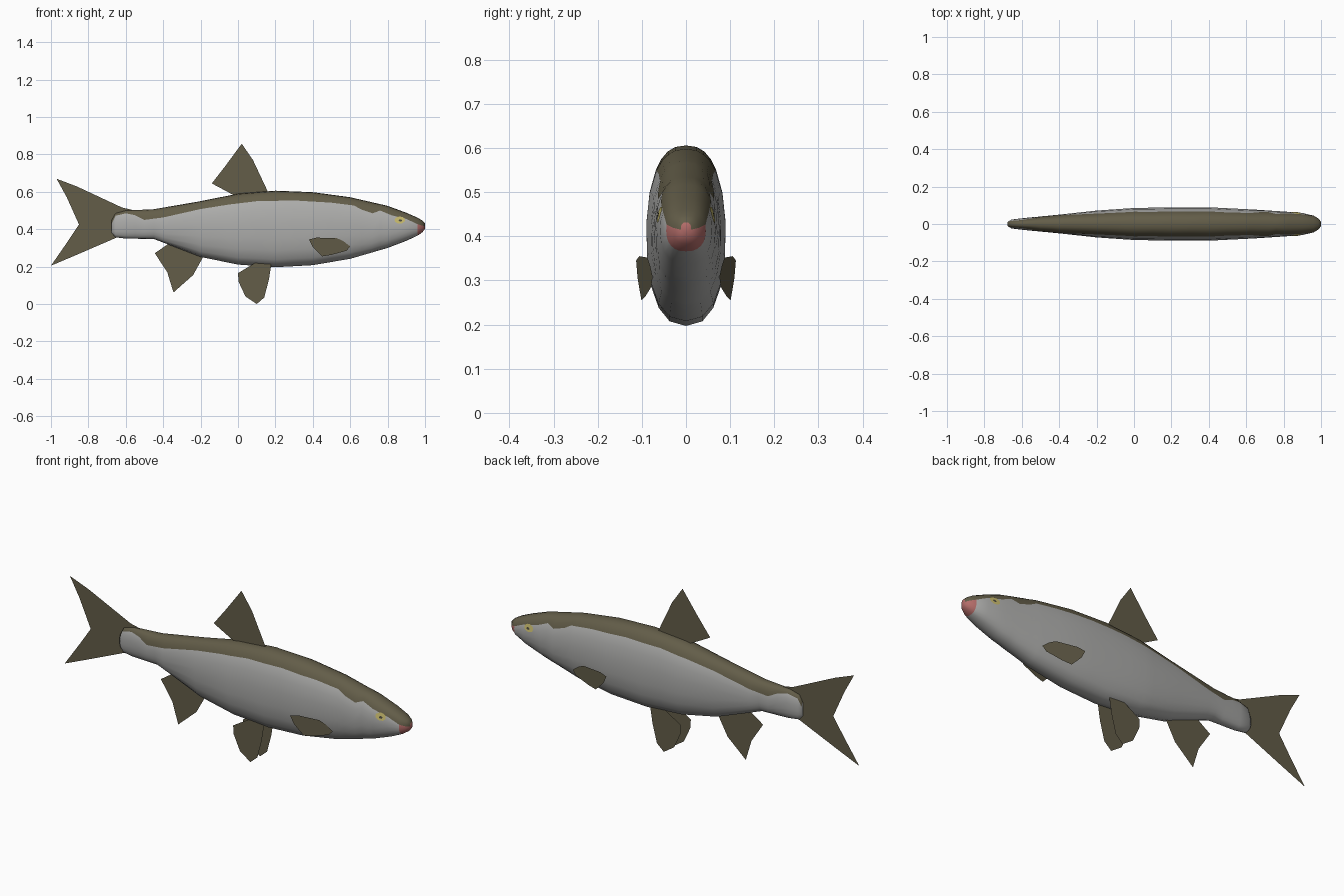
import bpy, bmesh, math

if "Cube" in bpy.data.objects:
    bpy.data.objects.remove(bpy.data.objects["Cube"])

def material(name, rgb):
    m = bpy.data.materials.new(name)
    m.diffuse_color = (*rgb, 1)
    m.use_nodes = True
    m.node_tree.nodes["Principled BSDF"].inputs["Base Color"].default_value = m.diffuse_color
    return m

OLIVE = material("olive back", (0.125, 0.11, 0.066))
SILVER = material("silver belly", (0.42, 0.42, 0.41))
PINK = material("pink mouth", (0.45, 0.15, 0.14))
YELLOW = material("yellow eye", (0.56, 0.48, 0.15))
DARK = material("dark pupil", (0.07, 0.065, 0.045))

# Body stations: x, top z, bottom z, half width
STATIONS = [(-.675, .45, .38, .012), (-.655, .485, .357, .024), (-.6, .5, .35, .031),
            (-.45, .507, .348, .045), (-.2, .55, .252, .072), (0, .59, .211, .086),
            (.2, .606, .197, .09), (.4, .598, .208, .09), (.6, .571, .242, .08),
            (.8, .525, .3, .067), (.9, .488, .338, .059), (.96, .462, .366, .045),
            (.985, .447, .383, .03), (1.0, .432, .402, .012)]
# Height of the border between back and belly colour
BORDER = [(-.675, .43), (-.655, .472), (-.6, .485), (-.55, .475), (-.5, .45), (-.4, .463),
          (-.2, .508), (-.05, .532), (.1, .55), (.3, .554), (.5, .542), (.62, .527),
          (.66, .505), (.72, .485), (.76, .5), (.82, .475), (.9, .455), (.96, .427),
          (1.0, .415)]

def lerp(table, x):
    for a, b in zip(table, table[1:]):
        if x <= b[0]:
            t = (x - a[0]) / (b[0] - a[0])
            return [p + (q - p) * t for p, q in zip(a[1:], b[1:])]
    return list(table[-1][1:])

def power(v, e):
    return math.copysign(abs(v) ** e, v)

EY, EZ = 0.8, 0.9   # slightly boxy oval section

def angle_at(x, z):
    top, bot, _ = lerp(STATIONS, x)
    s = (z - (top + bot) / 2) / ((top - bot) / 2)
    return math.asin(power(max(-.98, min(.98, s)), 1 / EZ))

def section(x, t):
    top, bot, w = lerp(STATIONS, x)
    return (w * max(math.cos(t), 0) ** EY,
            (top + bot) / 2 + (top - bot) / 2 * power(math.sin(t), EZ))

def finish(bm, name, mats, smooth=False):
    me = bpy.data.meshes.new(name)
    bm.to_mesh(me)
    bm.free()
    for m in mats:
        me.materials.append(m)
    for p in me.polygons:
        p.use_smooth = smooth
    ob = bpy.data.objects.new(name, me)
    bpy.context.collection.objects.link(ob)
    return ob

# Body: lofted rings with one edge loop lying on the colour border
UP, DOWN = 4, 7
xs = sorted({r[0] for r in STATIONS} | {r[0] for r in BORDER})
bm = bmesh.new()
rings = []
for x in xs:
    tb = angle_at(x, lerp(BORDER, x)[0])
    q = math.pi / 2
    ts = [q + (tb - q) * i / UP for i in range(UP)]
    ts += [tb + (-q - tb) * i / DOWN for i in range(DOWN + 1)]
    half = [section(x, t) for t in ts]
    loop = [(y, z) for y, z in half] + [(-y, z) for y, z in half[-2:0:-1]]
    rings.append([bm.verts.new((x, y, z)) for y, z in loop])
n = len(rings[0])
for x, a, b in zip(xs, rings, rings[1:]):
    for i in range(n):
        j = (i + 1) % n
        f = bm.faces.new((a[i], a[j], b[j], b[i]))
        back = i < UP or i >= n - UP
        f.material_index = 0 if back else (2 if x > .95 else 1)
bm.faces.new(rings[0]).material_index = 1
bm.faces.new(rings[-1]).material_index = 2
bmesh.ops.recalc_face_normals(bm, faces=bm.faces)
finish(bm, "body", [OLIVE, SILVER, PINK], True)

# Eyes: thin ovals laid on the head surface
def eye_oval(name, mat, side, cx, cz, rx, rz, lift):
    bm = bmesh.new()
    vs = []
    for i in range(12):
        a = i * math.tau / 12
        x, z = cx + rx * math.cos(a), cz + rz * math.sin(a)
        vs.append(bm.verts.new((x, side * (section(x, angle_at(x, z))[0] + lift), z)))
    f = bm.faces.new(vs if side < 0 else vs[::-1])
    finish(bm, name, [mat])

# Fins: flat sheets from side outlines, y given by a rule
def fin(name, outline, y=lambda x: 0):
    bm = bmesh.new()
    bm.faces.new([bm.verts.new((x, y(x), z)) for x, z in outline])
    finish(bm, name, [OLIVE])

fin("tail_fin", [(-.55, .5), (-.62, .516), (-.86, .628), (-.97, .67), (-.915, .57),
                 (-.85, .425), (-.91, .335), (-1, .205), (-.87, .26), (-.65, .355),
                 (-.55, .37)])
fin("dorsal_fin", [(-.14, .645), (-.07, .735), (.02, .857), (.08, .77), (.16, .6),
                   (.1, .57), (0, .57)])
fin("anal_fin", [(-.445, .272), (-.36, .33), (-.2, .28), (-.19, .245), (-.24, .155),
                 (-.345, .062), (-.378, .17)])
pelvic = [(.1, .225), (0, .165), (.003, .12), (.04, .04), (.1, 0), (.14, .035),
          (.165, .13), (.18, .225)]
pectoral = [(.38, .345), (.42, .355), (.53, .352), (.565, .335), (.6, .308), (.58, .285),
            (.5, .263), (.45, .255), (.4, .305)]
for side, tag in ((-1, "right"), (1, "left")):
    eye_oval(tag + "_eye", YELLOW, side, .865, .449, .028, .019, .003)
    eye_oval(tag + "_pupil", DARK, side, .868, .447, .009, .006, .005)
    fin(tag + "_pelvic_fin", pelvic, lambda x: side * .04)
    fin(tag + "_pectoral_fin", pectoral, lambda x: side * (.113 - (x - .38) * .17))
